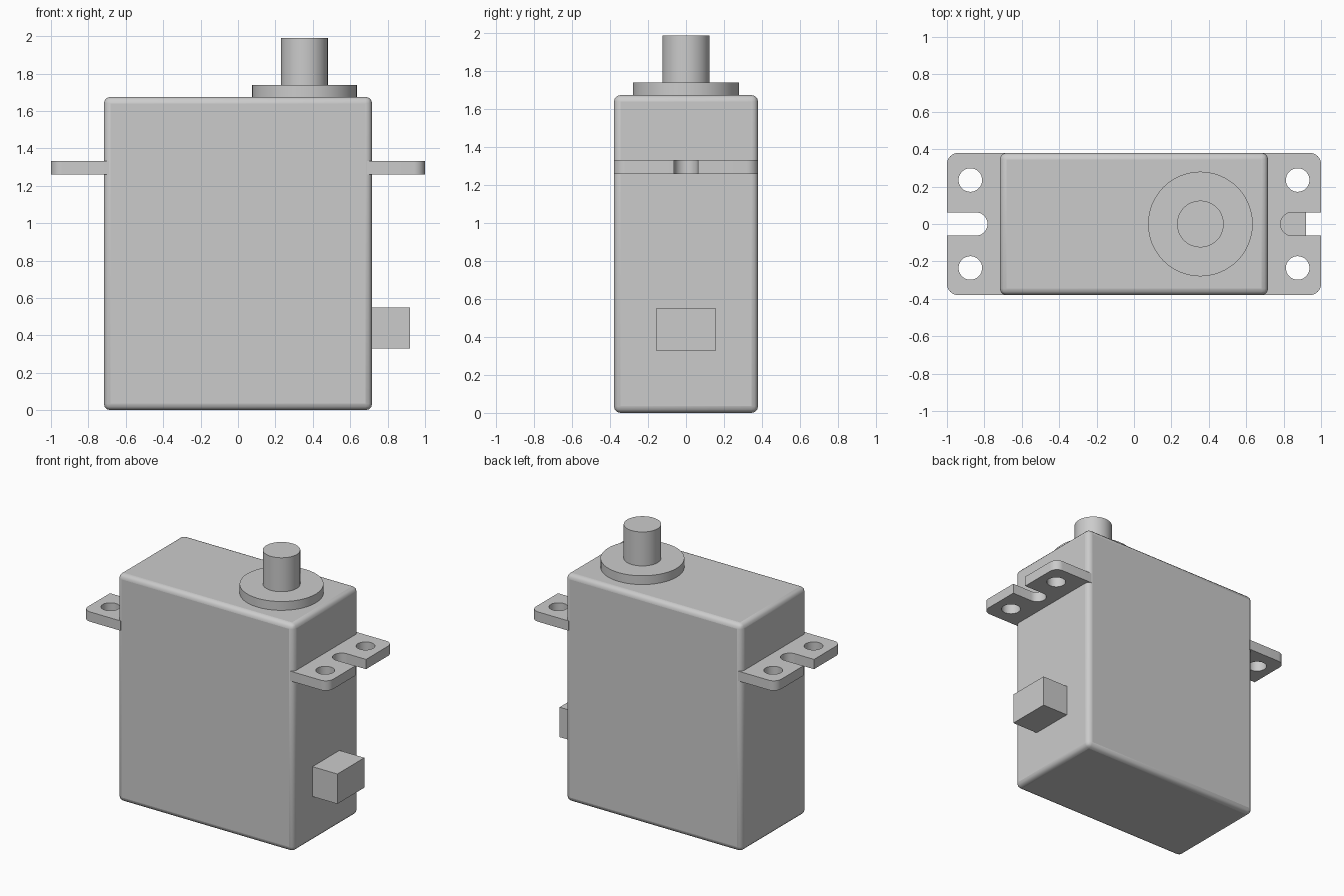
import bpy
from math import sin, cos, radians

if "Cube" in bpy.data.objects:
    bpy.data.objects.remove(bpy.data.objects["Cube"])


def finish(ob, name):
    ob.name = name
    bpy.ops.object.select_all(action='DESELECT')
    ob.select_set(True)
    bpy.context.view_layer.objects.active = ob
    bpy.ops.object.shade_smooth_by_angle(angle=radians(35))
    return ob


def box(name, lo, hi, bevel=0.0):
    mid = [(a + b) / 2 for a, b in zip(lo, hi)]
    bpy.ops.mesh.primitive_cube_add(size=1, location=mid)
    ob = bpy.context.object
    ob.scale = [b - a for a, b in zip(lo, hi)]
    bpy.ops.object.transform_apply(location=False, rotation=False, scale=True)
    if bevel:
        mod = ob.modifiers.new("rounded_edges", 'BEVEL')
        mod.width = bevel
        mod.segments = 3
    return finish(ob, name)


def cylinder(name, x, radius, z0, z1):
    bpy.ops.mesh.primitive_cylinder_add(vertices=48, radius=radius, depth=z1 - z0,
                                        location=(x, 0, (z0 + z1) / 2))
    return finish(bpy.context.object, name)


def arc(cx, cy, r, a0, a1, n=8):
    steps = [radians(a0 + (a1 - a0) * i / n) for i in range(n + 1)]
    return [(cx + r * cos(a), cy + r * sin(a)) for a in steps]


# Case
box("servo_case", (-0.717, -0.38, 0.0), (0.717, 0.38, 1.675), 0.035)

# Output collar and shaft
cylinder("output_collar", 0.355, 0.28, 1.65, 1.74)
cylinder("output_shaft", 0.355, 0.125, 1.70, 1.99)

# Cable exit block
box("cable_exit", (0.69, -0.157, 0.33), (0.92, 0.157, 0.55))

# Mounting ears: rounded outline with open slot, plus two screw holes
outline = ([(0.69, -0.38)] + arc(0.94, -0.32, 0.06, -90, 0)
           + [(1.0, -0.062)] + arc(0.845, 0, 0.062, 270, 90, 16)
           + [(1.0, 0.062)] + arc(0.94, 0.32, 0.06, 0, 90) + [(0.69, 0.38)])
holes = [arc(0.875, y, 0.063, 0, 350, 35) for y in (-0.235, 0.235)]
curve = bpy.data.curves.new("mounting_ears", 'CURVE')
curve.dimensions = '2D'
curve.fill_mode = 'BOTH'
curve.extrude = 0.036
for pts in [outline] + holes:
    spline = curve.splines.new('POLY')
    spline.points.add(len(pts) - 1)
    for p, (x, y) in zip(spline.points, pts):
        p.co = (x, y, 0, 1)
    spline.use_cyclic_u = True
ears = bpy.data.objects.new("mounting_ears", curve)
bpy.context.collection.objects.link(ears)
ears.location.z = 1.296
bpy.ops.object.select_all(action='DESELECT')
ears.select_set(True)
bpy.context.view_layer.objects.active = ears
bpy.ops.object.convert(target='MESH')
ears = finish(bpy.context.object, "mounting_ears")
mirror = ears.modifiers.new("both_sides", 'MIRROR')
mirror.use_axis[0] = True
